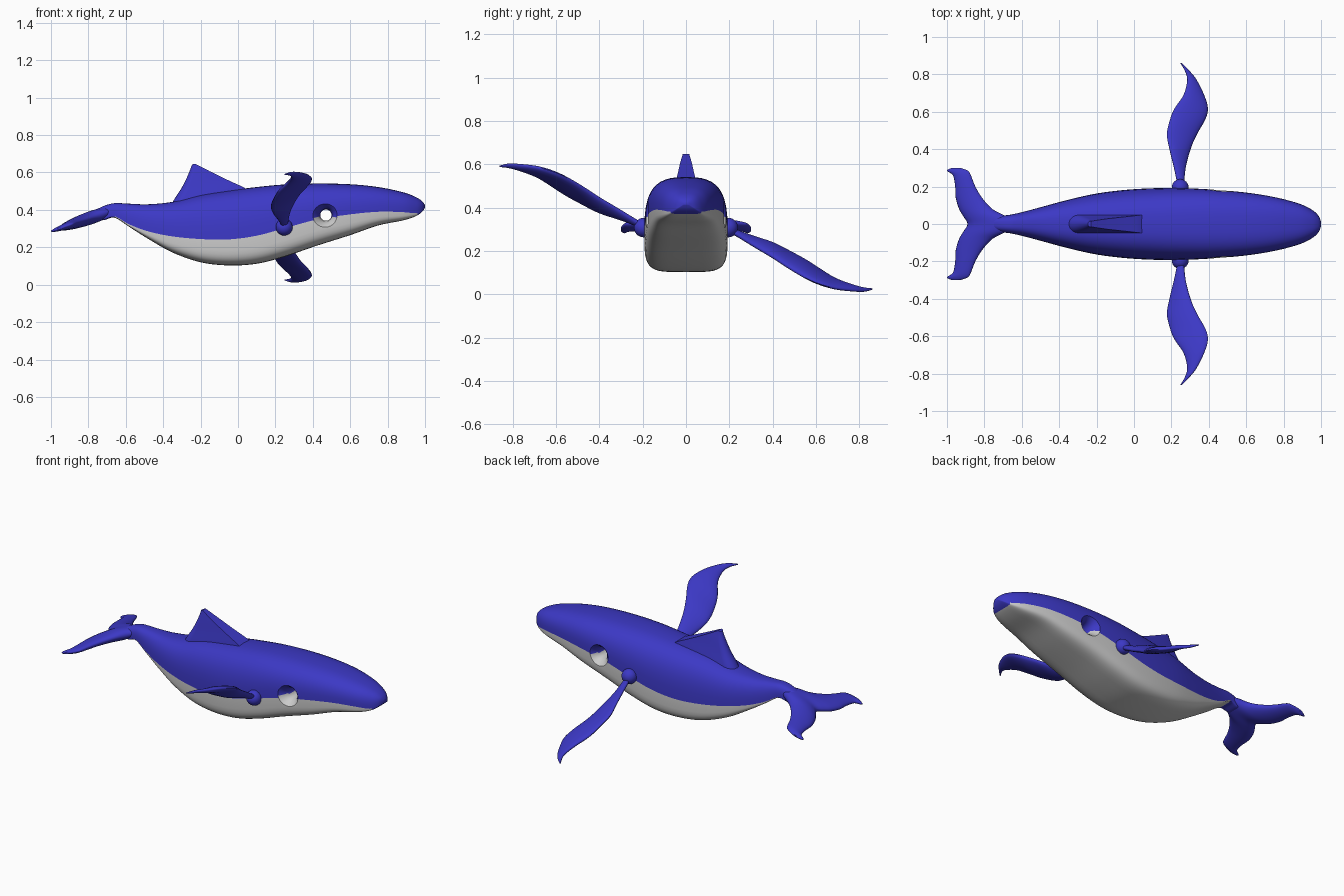
import bpy, bmesh, math
from mathutils import Vector

if "Cube" in bpy.data.objects:
    bpy.data.objects.remove(bpy.data.objects["Cube"])


def material(name, col):
    m = bpy.data.materials.new(name)
    m.diffuse_color = col
    m.use_nodes = True
    m.node_tree.nodes["Principled BSDF"].inputs["Base Color"].default_value = m.diffuse_color
    return m


BLUE = material("blue", (0.045, 0.04, 0.56, 1))
GREY = material("light_grey", (0.6, 0.6, 0.6, 1))


def spline(rows, steps):
    """Catmull-Rom through rows of numbers."""
    out = []
    for i in range(len(rows) - 1):
        a, b, c, d = (rows[max(0, min(len(rows) - 1, i + k))] for k in (-1, 0, 1, 2))
        for s in range(steps):
            t = s / steps
            out.append([0.5 * (2 * q + (r - p) * t + (2 * p - 5 * q + 4 * r - u) * t * t
                               + (3 * q - p - 3 * r + u) * t ** 3)
                        for p, q, r, u in zip(a, b, c, d)])
    return out + [list(rows[-1])]


def loft(name, rings, mat_fn=None, angle=40):
    """Closed skin through rings of equal point count."""
    bm = bmesh.new()
    vs = [[bm.verts.new(p) for p in ring] for ring in rings]
    n = len(vs[0])
    for i in range(len(vs) - 1):
        for j in range(n):
            k = (j + 1) % n
            f = bm.faces.new((vs[i][j], vs[i][k], vs[i + 1][k], vs[i + 1][j]))
            if mat_fn:
                f.material_index = mat_fn(f.calc_center_median(), j)
    bm.faces.new(vs[0])
    bm.faces.new(vs[-1])
    bmesh.ops.recalc_face_normals(bm, faces=bm.faces)
    me = bpy.data.meshes.new(name)
    bm.to_mesh(me)
    bm.free()
    me.materials.append(BLUE)
    if mat_fn:
        me.materials.append(GREY)
    ob = bpy.data.objects.new(name, me)
    bpy.context.collection.objects.link(ob)
    smooth(ob, angle)
    return ob


def smooth(ob, angle=40):
    bpy.ops.object.select_all(action='DESELECT')
    bpy.context.view_layer.objects.active = ob
    ob.select_set(True)
    bpy.ops.object.shade_smooth_by_angle(angle=math.radians(angle))


def spow(v, e):
    return math.copysign(abs(v) ** e, v)


# Body: x, half width, top, seam, bottom
body_rows = [
    (-0.78, 0.025, 0.39, 0.36, 0.355),
    (-0.72, 0.042, 0.42, 0.358, 0.345),
    (-0.66, 0.05, 0.436, 0.366, 0.358),
    (-0.58, 0.068, 0.433, 0.322, 0.308),
    (-0.48, 0.095, 0.43, 0.285, 0.245),
    (-0.35, 0.13, 0.443, 0.258, 0.172),
    (-0.2, 0.163, 0.48, 0.244, 0.12),
    (-0.05, 0.182, 0.503, 0.242, 0.103),
    (0.1, 0.191, 0.522, 0.262, 0.112),
    (0.25, 0.192, 0.536, 0.302, 0.15),
    (0.42, 0.184, 0.541, 0.348, 0.208),
    (0.6, 0.168, 0.537, 0.376, 0.265),
    (0.75, 0.144, 0.522, 0.39, 0.317),
    (0.88, 0.11, 0.495, 0.388, 0.343),
    (0.95, 0.077, 0.469, 0.382, 0.366),
    (0.985, 0.046, 0.446, 0.395, 0.39),
    (1.0, 0.012, 0.425, 0.415, 0.413),
]
N = 22


def body_ring(r):
    x, w, top, seam, bot = r
    pts = []
    for k in range(2 * N):
        a = math.pi * k / N
        e, h = (2 / 2.8, top - seam) if k < N else (2 / 4.5, seam - bot)
        s = 0 if k in (0, N) else math.sin(a)
        pts.append((x, w * spow(math.cos(a), e), seam + h * spow(s, e)))
    return pts


body = loft("body", [body_ring(r) for r in spline(body_rows, 5)],
            lambda c, j: int(j >= N and -0.665 < c.x < 0.955))

# Eye sockets: flared hole right through the head
half = [(0.24, 0.115), (0.2, 0.085), (0.18, 0.065), (0.16, 0.046), (0.135, 0.034), (0.1, 0.03)]
prof = [(-y, r) for y, r in half] + half[::-1]
cutter = loft("eye_cutter", [[(0.47 + r * math.cos(k * math.pi / 14), y,
                               0.372 + r * math.sin(k * math.pi / 14)) for k in range(28)]
                             for y, r in prof], lambda c, j: int(c.z < 0.36))
mod = body.modifiers.new("eyes", 'BOOLEAN')
mod.operation = 'DIFFERENCE'
mod.solver = 'EXACT'
mod.object = cutter
bpy.ops.object.select_all(action='DESELECT')
bpy.context.view_layer.objects.active = body
body.select_set(True)
bpy.ops.object.modifier_apply(modifier="eyes")
bpy.data.objects.remove(cutter)
smooth(body, 40)


def blade(name, rows, steps=4):
    """Lens-section blade; rows: y, lead x, lead z, trail x, trail z, thickness."""
    rings = []
    for y, xl, zl, xt, zt, th in spline(rows, steps):
        lead, trail = Vector((xl, y, zl)), Vector((xt, y, zt))
        nrm = (lead - trail).cross(Vector((0, 1, 0))).normalized()
        rings.append([(lead + trail) / 2 + (lead - trail) / 2 * math.cos(a)
                      + nrm * th / 2 * math.sin(a)
                      for a in (k * math.pi / 10 for k in range(20))])
    return loft(name, rings, angle=60)


# Tail flukes: half outline mirrored across y
half_fluke = [(0.0, -0.66, -0.89, 0.07), (0.04, -0.685, -0.912, 0.07), (0.08, -0.757, -0.935, 0.062),
              (0.14, -0.812, -0.953, 0.052), (0.2, -0.848, -0.956, 0.044),
              (0.26, -0.872, -0.968, 0.034), (0.285, -0.888, -1.0, 0.024), (0.3, -0.93, -0.975, 0.01)]


def droop(x):
    return 0.395 + 0.345 * (x + 0.68)


right = [(y, xl, droop(xl), xt, droop(xt), t) for y, xl, xt, t in half_fluke]
blade("tail_flukes", [(-r[0],) + r[1:] for r in right[:0:-1]] + right)

# Flippers: one raised, the other turned half a turn about the body axis
flipper_rows = [
    (0.20, 0.265, 0.32, 0.235, 0.31, 0.03),
    (0.30, 0.275, 0.385, 0.215, 0.345, 0.034),
    (0.40, 0.302, 0.445, 0.19, 0.378, 0.042),
    (0.48, 0.337, 0.497, 0.176, 0.418, 0.045),
    (0.56, 0.382, 0.543, 0.193, 0.462, 0.045),
    (0.62, 0.395, 0.568, 0.218, 0.502, 0.043),
    (0.69, 0.375, 0.587, 0.265, 0.545, 0.036),
    (0.77, 0.335, 0.597, 0.285, 0.574, 0.026),
    (0.82, 0.295, 0.6, 0.272, 0.586, 0.018),
    (0.86, 0.256, 0.592, 0.248, 0.589, 0.006),
]
near = blade("flipper_raised", [(-r[0],) + r[1:] for r in flipper_rows])
far = near.copy()
far.data = near.data.copy()
far.name = "flipper_lowered"
bpy.context.collection.objects.link(far)
far.rotation_euler.x = math.pi
far.location.z = 0.615

# Shoulder balls
for side in (-1, 1):
    bpy.ops.mesh.primitive_uv_sphere_add(segments=24, ring_count=14, radius=0.045,
                                         location=(0.247, side * 0.195, 0.308))
    ball = bpy.context.object
    ball.name = "shoulder_ball"
    ball.data.materials.append(BLUE)
    smooth(ball)

# Dorsal fin: front x, front z, rear x, rear z, half width; flat front, round back
fin_rows = [(0.09, 0.475, -0.37, 0.40, 0.054), (0.04, 0.515, -0.345, 0.45, 0.048),
            (-0.06, 0.562, -0.303, 0.515, 0.037), (-0.15, 0.606, -0.27, 0.58, 0.027),
            (-0.23, 0.647, -0.246, 0.642, 0.015)]
rings = []
for xf, zf, xr, zr, w in spline(fin_rows, 3):
    rear = min(w * 1.2, (xf - xr) * 0.6)
    ring = [(xf, -w, zf), (xf, w, zf)]
    for k in range(9):
        a = math.pi * k / 8
        x = xr + rear - rear * math.sin(a)
        ring.append((x, w * math.cos(a), zr + (zf - zr) * (x - xr) / (xf - xr)))
    rings.append(ring)
loft("dorsal_fin", rings, angle=35)
